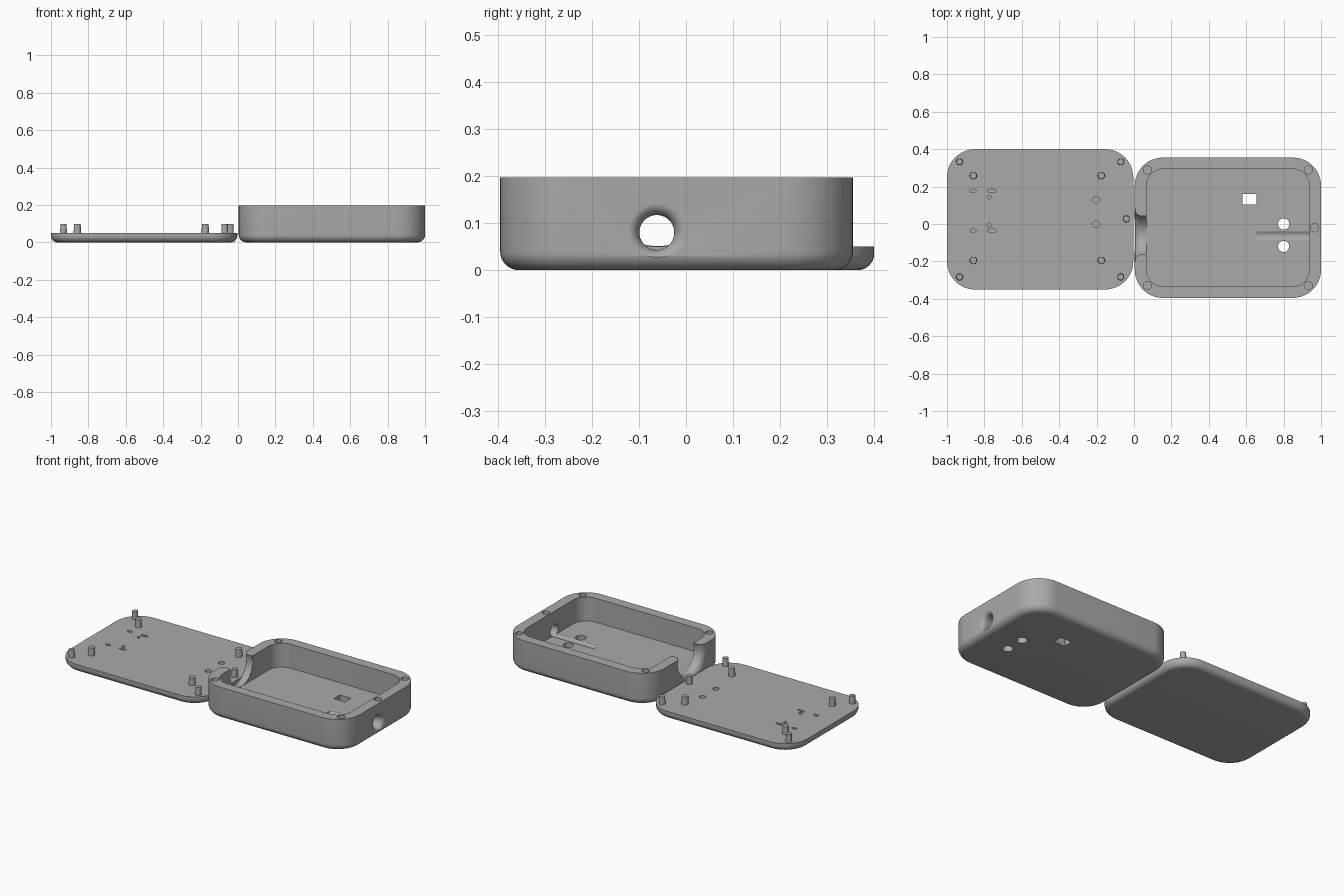
import bpy, bmesh
from math import sin, cos, pi
from mathutils import Matrix

cube = bpy.data.objects.get("Cube")
if cube:
    bpy.data.objects.remove(cube, do_unlink=True)

grey = bpy.data.materials.new("plain grey")
grey.use_nodes = True
grey.diffuse_color = (0.4, 0.4, 0.4, 1)
grey.node_tree.nodes["Principled BSDF"].inputs["Base Color"].default_value = grey.diffuse_color


def loft(name, rings):
    """Skin a stack of equal rings and cap both ends."""
    bm = bmesh.new()
    loops = [[bm.verts.new(p) for p in ring] for ring in rings]
    n = len(loops[0])
    for a, b in zip(loops, loops[1:]):
        for i in range(n):
            j = (i + 1) % n
            bm.faces.new((a[i], a[j], b[j], b[i]))
    bm.faces.new(loops[0][::-1])
    bm.faces.new(loops[-1])
    bmesh.ops.recalc_face_normals(bm, faces=bm.faces)
    mesh = bpy.data.meshes.new(name)
    bm.to_mesh(mesh)
    bm.free()
    mesh.materials.append(grey)
    obj = bpy.data.objects.new(name, mesh)
    bpy.context.collection.objects.link(obj)
    return obj


def slab(name, centre, half, radius, profile, steps=12):
    """Rounded rectangle lofted through (inset, height) pairs."""
    rings = []
    for inset, z in profile:
        ring = []
        for q, (sx, sy) in enumerate([(1, 1), (-1, 1), (-1, -1), (1, -1)]):
            for k in range(steps + 1):
                t = (q + k / steps) * pi / 2
                r = radius - inset
                ring.append((centre[0] + sx * (half[0] - radius) + r * cos(t),
                             centre[1] + sy * (half[1] - radius) + r * sin(t), z))
        rings.append(ring)
    return loft(name, rings)


def rounded_foot(r, top, steps=8):
    turns = [k / steps * pi / 2 for k in range(steps + 1)]
    return [(r * (1 - sin(t)), r * (1 - cos(t))) for t in turns] + [(0, top)]


def peg(name, x, y, z0, z1, rx, ry=None, taper=1.0, n=32):
    ry = ry or rx
    return loft(name, [[(x + s * rx * cos(2 * pi * i / n), y + s * ry * sin(2 * pi * i / n), z)
                        for i in range(n)] for z, s in ((z0, 1), (z1, taper))])


def flared_bore(x_in, x_out, r, flare, depth, y, z, n=64):
    """Sideways cutter whose mouth opens out in a quarter round."""
    d = 1 if x_out > x_in else -1
    path = [(x_in, r)]
    for k in range(11):
        t = k / 10 * pi / 2
        path.append((x_out - d * depth * (1 - sin(t)), r + flare * (1 - cos(t))))
    path.append((x_out + d * 0.03, r + flare))
    return loft("bore_cutter", [[(x, y + q * sin(2 * pi * i / n), z - q * cos(2 * pi * i / n))
                                 for i in range(n)] for x, q in path])


def combine(obj, tool, operation="DIFFERENCE"):
    mod = obj.modifiers.new("cut", "BOOLEAN")
    mod.operation, mod.solver, mod.object = operation, "EXACT", tool
    bpy.ops.object.select_all(action="DESELECT")
    bpy.context.view_layer.objects.active = obj
    obj.select_set(True)
    bpy.ops.object.modifier_apply(modifier=mod.name)
    bpy.data.objects.remove(tool, do_unlink=True)


def smooth(obj):
    bpy.ops.object.select_all(action="DESELECT")
    bpy.context.view_layer.objects.active = obj
    obj.select_set(True)
    bpy.ops.object.shade_smooth_by_angle(angle=0.6)


# Open box with a hollow inside
BOX, HALF, LID = (0.502, -0.02), (0.498, 0.375), (-0.502, 0.025)
box = slab("box_base", BOX, HALF, 0.15, rounded_foot(0.04, 0.197))
combine(box, slab("hollow_cutter", BOX, (0.436, 0.314), 0.09, [(0, 0.05), (0, 0.3)]))

# Cable hole on the right end, wide open notch on the left end
combine(box, flared_bore(0.655, 1.0, 0.037, 0.025, 0.03, -0.062, 0.08))
combine(box, flared_bore(0.2, 0.004, 0.11, 0.04, 0.032, -0.06, 0.161))

# Peg sockets in the rim
sockets = [(BOX[0] + sx * 0.43, BOX[1] + sy * 0.309) for sx in (-1, 1) for sy in (-1, 1)]
for x, y in sockets + [(0.966, -0.02)]:
    combine(box, peg("socket_cutter", x, y, 0.135, 0.25, 0.022))

# Openings through the floor
for y in (0.0, -0.12):
    combine(box, peg("floor_hole_cutter", 0.8, y, -0.1, 0.12, 0.03))
combine(box, slab("window_cutter", (0.618, 0.132), (0.038, 0.029), 0.001,
                  [(0, -0.1), (0, 0.12)], steps=1))
smooth(box)

# Lid plate with shallow pockets
lid = slab("lid_plate", LID, HALF, 0.15, rounded_foot(0.035, 0.05))
for y in (0.177, -0.035):
    combine(lid, peg("slot_cutter", -0.86, y, 0.025, 0.1, 0.016, 0.009))
    combine(lid, peg("slot_cutter", -0.76, y, 0.025, 0.1, 0.023, 0.009))
for y in (0.143, -0.005):
    combine(lid, peg("pin_hole_cutter", -0.775, y, 0.025, 0.1, 0.01))
for y in (0.13, 0.0):
    combine(lid, peg("round_pocket_cutter", -0.203, y, 0.025, 0.1, 0.018))
smooth(lid)

# Closing pegs around the lid edge, and board posts further in
pegs = [(LID[0] + sx * 0.431, LID[1] + sy * 0.308) for sx in (-1, 1) for sy in (-1, 1)]
for i, (x, y) in enumerate(pegs + [(-0.041, 0.027)]):
    smooth(peg(f"closing_peg_{i + 1}", x, y, 0.045, 0.098, 0.0185, taper=0.88))
posts = [(-0.517 + sx * 0.342, 0.032 + sy * 0.227) for sx in (-1, 1) for sy in (-1, 1)]
for i, (x, y) in enumerate(posts):
    smooth(peg(f"board_post_{i + 1}", x, y, 0.045, 0.098, 0.02, taper=0.9))
